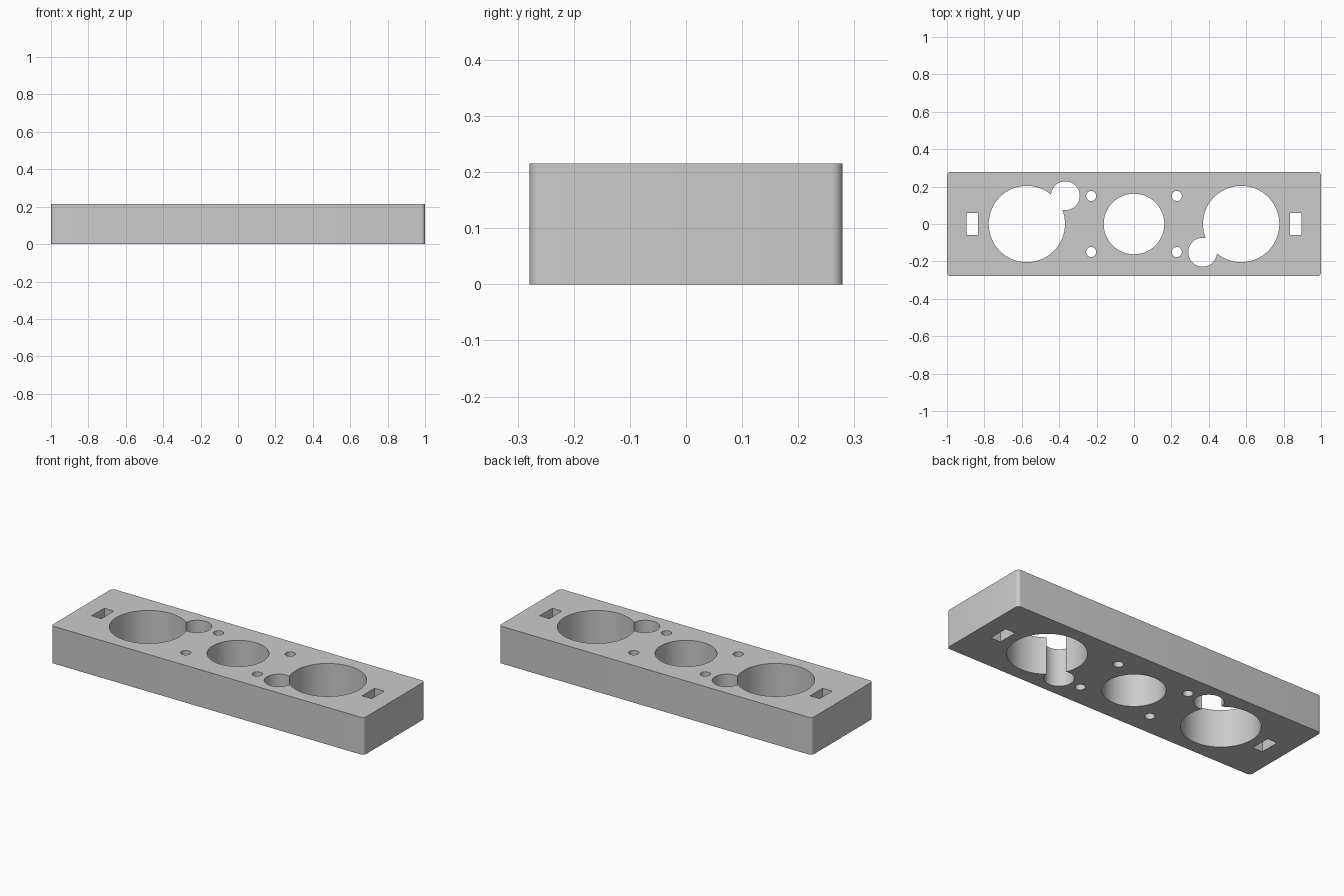
import bpy
import bmesh
import math
from mathutils import Matrix, Vector

cube = bpy.data.objects.get("Cube")
if cube:
    bpy.data.objects.remove(cube, do_unlink=True)

LENGTH, DEPTH, HEIGHT = 2.0, 0.558, 0.215

grey = bpy.data.materials.new("plain grey")
grey.use_nodes = True
grey.diffuse_color = (0.6, 0.6, 0.6, 1)
grey.node_tree.nodes["Principled BSDF"].inputs["Base Color"].default_value = grey.diffuse_color


def add_object(name, bm):
    mesh = bpy.data.meshes.new(name)
    bm.to_mesh(mesh)
    bm.free()
    mesh.materials.append(grey)
    obj = bpy.data.objects.new(name, mesh)
    bpy.context.collection.objects.link(obj)
    return obj


def box(name, x, y, size):
    bm = bmesh.new()
    place = Matrix.Translation((x, y, HEIGHT / 2)) @ Matrix.Diagonal((*size, 1))
    bmesh.ops.create_cube(bm, size=1, matrix=place)
    return bm


def cut(target, bm):
    """Subtract a cutter from the block, then discard it."""
    cutter = add_object("cutter", bm)
    cutter.hide_render = True
    mod = target.modifiers.new("cut", "BOOLEAN")
    mod.operation = "DIFFERENCE"
    mod.solver = "EXACT"
    mod.object = cutter
    bpy.context.view_layer.objects.active = target
    bpy.ops.object.modifier_apply(modifier=mod.name)
    bpy.data.objects.remove(cutter, do_unlink=True)


def cut_round(target, x, y, radius, sides=64):
    bm = bmesh.new()
    bmesh.ops.create_cone(bm, cap_ends=True, segments=sides, radius1=radius, radius2=radius,
                          depth=HEIGHT * 2, matrix=Matrix.Translation((x, y, HEIGHT / 2)))
    cut(target, bm)


# Block with rounded upright corners
bm = box("block", 0, 0, (LENGTH, DEPTH, HEIGHT))
upright = [e for e in bm.edges if abs((e.verts[0].co - e.verts[1].co).z) > HEIGHT / 2]
bmesh.ops.bevel(bm, geom=upright, offset=0.02, segments=6, profile=0.5, affect="EDGES")
block = add_object("mounting_block", bm)

# Centre hole
cut_round(block, 0, 0, 0.162)

for side in (-1, 1):
    # Large hole and the smaller one that breaks into it, turned about the centre
    cut_round(block, side * 0.573, 0, 0.204, 96)
    cut_round(block, side * 0.367, -side * 0.151, 0.077)
    # Screw holes
    for y in (-0.15, 0.15):
        cut_round(block, side * 0.229, y, 0.027, 32)
    # End slot
    cut(block, box("slot", side * 0.864, 0, (0.062, 0.115, HEIGHT * 2)))

# Smooth walls with sharp rims
bpy.ops.object.select_all(action="DESELECT")
block.select_set(True)
bpy.context.view_layer.objects.active = block
bpy.ops.object.shade_smooth_by_angle(angle=math.radians(30))
